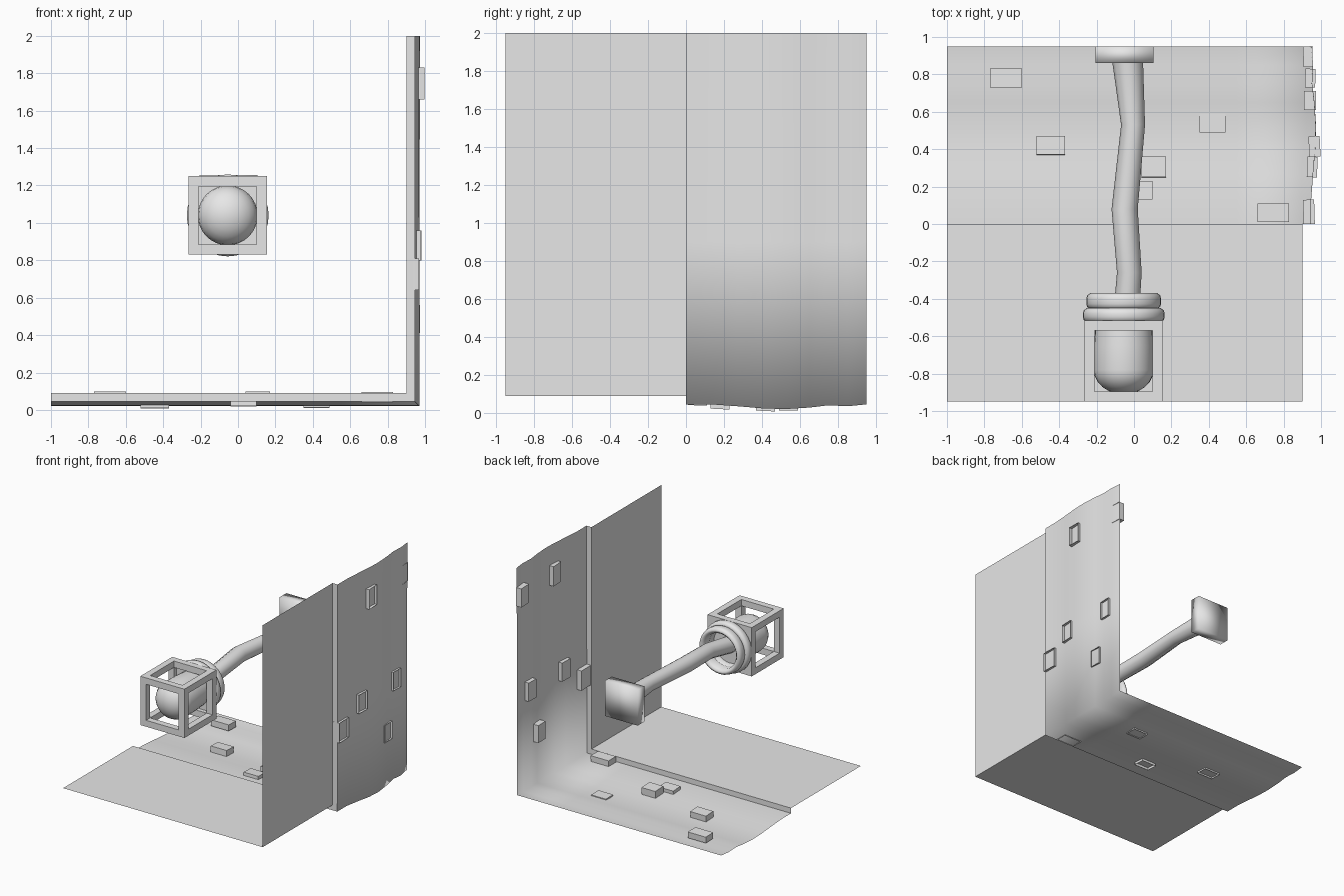
import bpy, bmesh, math, random
from mathutils import Matrix, Vector

if "Cube" in bpy.data.objects:
    bpy.data.objects.remove(bpy.data.objects["Cube"])

random.seed(4)
grey = bpy.data.materials.new("plain grey")
grey.diffuse_color = (0.8, 0.8, 0.8, 1)
grey.use_nodes = True
grey.node_tree.nodes["Principled BSDF"].inputs["Base Color"].default_value = grey.diffuse_color


def finish(name, bm, smooth=None):
    me = bpy.data.meshes.new(name)
    bm.to_mesh(me)
    bm.free()
    ob = bpy.data.objects.new(name, me)
    bpy.context.collection.objects.link(ob)
    me.materials.append(grey)
    if smooth == "all":
        me.polygons.foreach_set("use_smooth", [True] * len(me.polygons))
    elif smooth:
        bpy.ops.object.select_all(action='DESELECT')
        ob.select_set(True)
        bpy.context.view_layer.objects.active = ob
        bpy.ops.object.shade_smooth_by_angle(angle=math.radians(smooth))
    return ob


def box(bm, lo, hi):
    lo, hi = Vector(lo), Vector(hi)
    m = Matrix.Translation((lo + hi) / 2) @ Matrix.Diagonal((*(hi - lo), 1))
    return bmesh.ops.create_cube(bm, size=1, matrix=m)["verts"]


def grid(bm, rows):
    vs = [[bm.verts.new(p) for p in r] for r in rows]
    for a, b in zip(vs, vs[1:]):
        for i in range(len(a) - 1):
            bm.faces.new((a[i], a[i + 1], b[i + 1], b[i]))
    return vs


# Flat front half: floor and wall panels
for name, a, b in (("front_floor", (-1, 0.09), (0.9, 0.09)),
                   ("front_wall", (0.9, 0.09), (0.9, 2.0))):
    bm = bmesh.new()
    grid(bm, [[(a[0], y, a[1]), (b[0], y, b[1])] for y in (-0.95, 0)])
    finish(name, bm)


# Sunken back half: one bent sheet with waves running along it
def section(y, d):
    return [(-1, y, 0.09 - d), (0, y, 0.09 - d), (0.55, y, 0.09 - d), (0.9 + d, y, 0.09 - d),
            (0.9 + d, y, 0.9), (0.9 + d * 1.05, y, 2.0)]


wave = [(0, .045), (.13, .045), (.27, .055), (.4, .066), (.52, .07),
        (.65, .062), (.75, .05), (.85, .055), (.95, .045)]
bm = bmesh.new()
grid(bm, [section(y, d) for y, d in wave])
finish("wavy_sheet", bm, "all")

# Step strip joining the two halves
bm = bmesh.new()
inner = [(-1, 0, 0.09), (0.9, 0, 0.09), (0.9, 0, 2.0)]
s = section(0, 0.045)
grid(bm, [[s[0], s[3], s[5]], inner])
finish("step_strip", bm)


# Bricks: boxes left open on the outer side
def brick(name, lo, hi, outward):
    bm = bmesh.new()
    vs = box(bm, lo, hi)
    out = Vector(outward)
    bm.normal_update()
    bmesh.ops.delete(bm, geom=[f for f in bm.faces if f.normal.dot(out) > 0.9],
                     context='FACES_ONLY')
    c = (Vector(lo) + Vector(hi)) / 2
    axis = out.cross(Vector((0, 1, 0)))
    bmesh.ops.rotate(bm, verts=bm.verts[:], cent=c,
                     matrix=Matrix.Rotation(random.uniform(-0.06, 0.06), 3, axis))
    finish(name, bm)


floor_bricks = [(-.77, -.60, .73, .83, .045, .097), (-.52, -.37, .37, .47, .01, .075),
                (.35, .49, .49, .59, .012, .032), (.04, .17, .25, .36, .035, .095),
                (-.04, .10, .13, .23, .02, .07), (.66, .83, .01, .11, .04, .095)]
for x0, x1, y0, y1, z0, z1 in floor_bricks:
    brick("floor_brick", (x0, y0, z0), (x1, y1, z1), (0, 0, -1))
wall_bricks = [(.36, .47, 1.66, 1.83, .935, .995), (.84, .95, 1.67, 1.83, .905, .955),
               (0, .13, .64, .81, .905, .965), (.73, .83, .81, .97, .915, .97),
               (.61, .71, .41, .56, .91, .972), (.25, .36, .80, .96, .925, .98)]
for y0, y1, z0, z1, x0, x1 in wall_bricks:
    brick("wall_brick", (x0, y0, z0), (x1, y1, z1), (1, 0, 0))

# Lantern cage: twelve beams and a back plate
cx, cz, h, w = -0.055, 1.04, 0.21, 0.055
y0, y1 = -0.95, -0.515
xs = ((cx - h, cx - h + w), (cx + h - w, cx + h))
zs = ((cz - h, cz - h + w), (cz + h - w, cz + h))
ys = ((y0, y0 + w), (y1 - w, y1))
bm = bmesh.new()
for x in xs:
    for z in zs:
        box(bm, (x[0], y0, z[0]), (x[1], y1, z[1]))
for y in ys:
    for z in zs:
        box(bm, (cx - h + w, y[0], z[0]), (cx + h - w, y[1], z[1]))
    for x in xs:
        box(bm, (x[0], y[0], cz - h + w), (x[1], y[1], cz + h - w))
box(bm, (cx - h + w, y1 - 0.02, cz - h + w), (cx + h - w, y1, cz + h - w))
finish("lantern_cage", bm)


# Turned parts: profile of (radius, y) spun around the lantern axis
def lathe(name, profile, smooth, closed=False, n=32):
    bm = bmesh.new()
    if closed:
        profile = profile + profile[:1]
    grid(bm, [[(cx + r * math.cos(t), y, cz + r * math.sin(t)) for r, y in profile]
              for t in (math.tau * i / n for i in range(n + 1))])
    bmesh.ops.remove_doubles(bm, verts=bm.verts[:], dist=1e-5)
    bmesh.ops.recalc_face_normals(bm, faces=bm.faces[:])
    finish(name, bm, smooth)


# Bulb with a domed front
dome = [(0.16 * math.sin(a), -0.78 - 0.13 * math.cos(a))
        for a in (math.pi / 2 * i / 6 for i in range(7))]
lathe("bulb", dome + [(0.158, -0.65), (0.15, -0.53), (0, -0.53)], 40)


# Two rounded collar rings
def ring(name, r_in, r_out, ya, yb):
    b = 0.02
    lathe(name, [(r_in, ya), (r_out - b, ya), (r_out - 0.005, ya + b * 0.6), (r_out, ya + b * 1.4),
                 (r_out, yb - b * 1.4), (r_out - 0.005, yb - b * 0.6), (r_out - b, yb),
                 (r_in + b, yb), (r_in, yb - b)], 50, closed=True)


ring("large_collar", 0.15, 0.219, -0.525, -0.45)
ring("small_collar", 0.15, 0.2, -0.455, -0.37)

# Crooked arm
path = [(-.035, .88, 1.10, .083), (-.005, .53, 1.09, .064), (-.05, .08, 1.10, .07),
        (-.025, -.26, 1.08, .066), (-.045, -.53, 1.04, .07)]
bm = bmesh.new()
n = 10
vs = grid(bm, [[(x + r * math.cos(math.tau * i / n), y, z + r * math.sin(math.tau * i / n))
                for i in range(n + 1)] for x, y, z, r in path])
bmesh.ops.remove_doubles(bm, verts=bm.verts[:], dist=1e-5)
bmesh.ops.holes_fill(bm, edges=bm.edges[:], sides=n)
bmesh.ops.recalc_face_normals(bm, faces=bm.faces[:])
finish("arm", bm, 50)

# Mounting block at the back end
bm = bmesh.new()
box(bm, (-0.205, 0.86, 0.95), (0.105, 0.95, 1.255))
finish("mounting_block", bm, "all")
